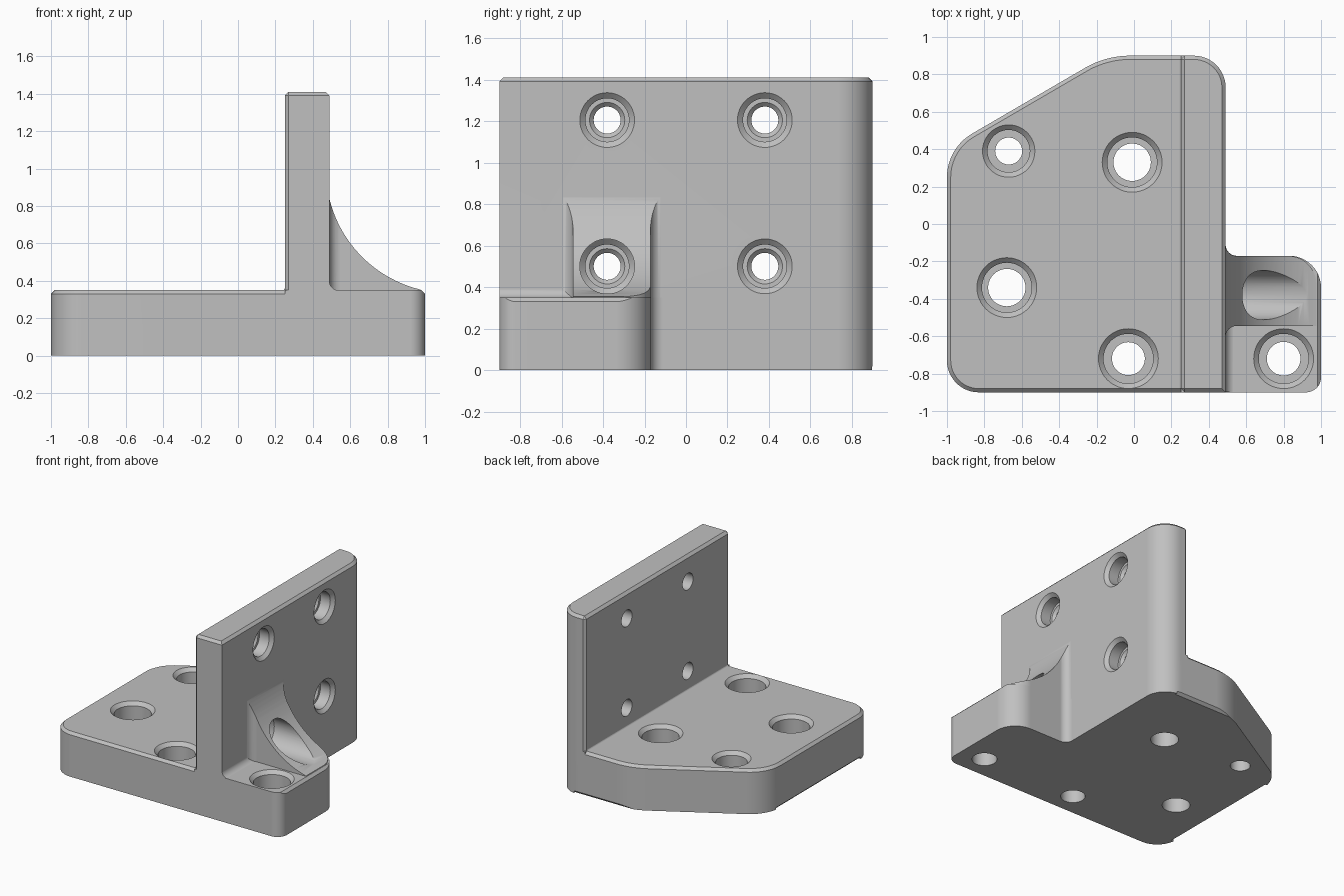
import bpy, bmesh
from math import cos, sin, tan, pi
from mathutils import Vector

cube = bpy.data.objects.get("Cube")
if cube:
    bpy.data.objects.remove(cube)

grey = bpy.data.materials.new("plain_grey")
grey.use_nodes = True
colour = (0.53, 0.53, 0.53, 1)
grey.diffuse_color = colour
grey.node_tree.nodes["Principled BSDF"].inputs["Base Color"].default_value = colour

# Order of (profile a, profile b, depth) on x, y, z
AXES = {"z": lambda a, b, h: (a, b, h),
        "y": lambda a, b, h: (a, h, b),
        "x": lambda a, b, h: (h, a, b)}


def finish(name, bm):
    bmesh.ops.recalc_face_normals(bm, faces=bm.faces)
    mesh = bpy.data.meshes.new(name)
    bm.to_mesh(mesh)
    bm.free()
    mesh.materials.append(grey)
    ob = bpy.data.objects.new(name, mesh)
    bpy.context.collection.objects.link(ob)
    return ob


def rounded(points, steps=12):
    """Outline whose corners (x, y, radius) become arcs."""
    out = []
    for i, p in enumerate(points):
        c = Vector(p[:2])
        r = p[2] if len(p) > 2 else 0
        if not r:
            out.append(c)
            continue
        u = (Vector(points[i - 1][:2]) - c).normalized()
        v = (Vector(points[(i + 1) % len(points)][:2]) - c).normalized()
        half = u.angle(v) / 2
        centre = c + (u + v).normalized() * (r / sin(half))
        start = c + u * (r / tan(half)) - centre
        end = c + v * (r / tan(half)) - centre
        turn = pi - 2 * half
        for k in range(steps + 1):
            t = turn * k / steps
            out.append(centre + (start * sin(turn - t) + end * sin(t)) / sin(turn))
    return out


def prism(name, points, lo, hi, axis="z", chamfer=None):
    bm = bmesh.new()
    put = AXES[axis]
    outline = rounded(points)
    rings = [[bm.verts.new(put(p[0], p[1], h)) for p in outline] for h in (lo, hi)]
    for ring in rings:
        bm.faces.new(ring)
    n = len(outline)
    for i in range(n):
        j = (i + 1) % n
        bm.faces.new((rings[0][i], rings[0][j], rings[1][j], rings[1][i]))
    if chamfer:
        bmesh.ops.recalc_face_normals(bm, faces=bm.faces)
        edges = [e for e in bm.edges if chamfer(*[v.co for v in e.verts])]
        bmesh.ops.bevel(bm, geom=edges, offset=0.02, segments=1, affect="EDGES")
    return finish(name, bm)


def lathe(name, profile, a, b, axis, sides=48):
    """Turned cutter; profile is (radius, depth) along the axis."""
    bm = bmesh.new()
    rings = []
    for r, h in profile:
        rings.append([bm.verts.new(AXES[axis](a + r * cos(2 * pi * k / sides),
                                              b + r * sin(2 * pi * k / sides), h))
                      for k in range(sides)])
    for low, high in zip(rings, rings[1:]):
        for k in range(sides):
            j = (k + 1) % sides
            bm.faces.new((low[k], low[j], high[j], high[k]))
    bm.faces.new(rings[0])
    bm.faces.new(rings[-1])
    return finish(name, bm)


def combine(body, other, operation):
    mod = body.modifiers.new("combine", "BOOLEAN")
    mod.operation = operation
    mod.solver = "EXACT"
    mod.object = other
    bpy.context.view_layer.update()
    graph = bpy.context.evaluated_depsgraph_get()
    mesh = bpy.data.meshes.new_from_object(body.evaluated_get(graph))
    body.modifiers.clear()
    body.data = mesh
    bpy.data.objects.remove(other)


TOP, HEIGHT, HALF = 0.35, 1.41, 0.9

# Base plate with a slanted back corner
bracket = prism("bracket", [(0.3, -HALF), (0.3, HALF), (-0.15, HALF, 0.48),
                            (-1, 0.405, 0.27), (-1, -HALF, 0.17)], 0, TOP,
                chamfer=lambda p, q: min(p.z, q.z) > TOP - 0.01 and min(p.x, q.x) < 0.29)

# Side foot that carries the rib
foot = prism("foot", [(0.25, -HALF), (1, -HALF, 0.08), (1, -0.17, 0.17),
                      (0.49, -0.17, 0.06), (0.49, HALF, 0.17), (0.25, HALF)], 0, TOP)

# Upright wall, chamfered round its top and along its inner edges
wall = prism("wall", [(0.25, -HALF), (0.49, -HALF), (0.49, HALF, 0.17), (0.25, HALF)],
             0.2, HEIGHT,
             chamfer=lambda p, q: min(p.z, q.z) > HEIGHT - 0.01
             or (abs(p.z - q.z) > 0.5 and max(p.x, q.x) < 0.26))

# Rib with flared sides and a hollow curved top
rib = prism("rib", [(0.4, -0.65), (0.489, -0.65), (0.489, -0.545, 0.06), (0.975, -0.545),
                    (0.975, -0.171, 0.15), (0.489, -0.171, 0.06), (0.489, -0.08),
                    (0.4, -0.08)], TOP - 0.005, 0.9)
combine(rib, lathe("rib_curve", [(0.66, -1), (0.66, 0.2)], 1.13, 0.995, "y", 128),
        "DIFFERENCE")

# Fillets where the wall meets the foot and the plate
foot_fillet = prism("foot_fillet", [(0.45, 0.3), (0.45, 0.5), (0.489, 0.5),
                                    (0.489, 0.349, 0.05), (0.6, 0.349), (0.6, 0.3)],
                    -0.899, -0.5, "y")
plate_fillet = prism("plate_fillet", [(0.3, 0.3), (0.3, 0.4), (0.251, 0.4),
                                      (0.251, 0.349, 0.016), (0.2, 0.349), (0.2, 0.3)],
                     -0.88, 0.88, "y")

for part in (foot, wall, rib, foot_fillet, plate_fillet):
    combine(bracket, part, "UNION")

# Chamfers on the foot's outer edge and the plate's lower edges
cuts = [prism("foot_chamfer", [(1.01, 0.32), (1.01, 0.37), (0.96, 0.37)], -0.95, -0.1, "y"),
        prism("back_chamfer", [(0.87, -0.01), (0.91, -0.01), (0.91, 0.03)], -0.2, 0.35, "x"),
        prism("side_chamfer", [(-1.01, 0.03), (-1.01, -0.01), (-0.97, -0.01)],
              -0.75, 0.3, "y")]

# Counterbored holes in the plate and foot: position, rim radius, drill radius
for x, y, rim, drill in [(-0.67, 0.39, 0.14, 0.072), (-0.01, 0.33, 0.16, 0.1),
                         (-0.68, -0.34, 0.16, 0.1), (-0.03, -0.72, 0.16, 0.088),
                         (0.8, -0.72, 0.16, 0.09)]:
    bore = rim - 0.027
    cuts.append(lathe("base_hole", [(drill, -0.1), (drill, 0.14), (bore, 0.14),
                                    (bore, TOP - 0.027), (rim, TOP), (rim, 0.5)],
                      x, y, "z"))

# Stepped holes in the wall; the lowest front one also scoops the rib
for y in (-0.38, 0.38):
    for z in (0.5, 1.205):
        cuts.append(lathe("wall_hole", [(0.065, 0.1), (0.065, 0.36), (0.085, 0.38),
                                        (0.105, 0.38), (0.105, 0.465), (0.132, 0.49),
                                        (0.132, 1.2)], y, z, "x"))

for cut in cuts:
    combine(bracket, cut, "DIFFERENCE")

# Smooth the rounds and keep the flats flat
bpy.ops.object.select_all(action="DESELECT")
bracket.select_set(True)
bpy.context.view_layer.objects.active = bracket
bpy.ops.object.shade_smooth_by_angle(angle=0.5)
weighted = bracket.modifiers.new("flat_faces", "WEIGHTED_NORMAL")
weighted.keep_sharp = True
